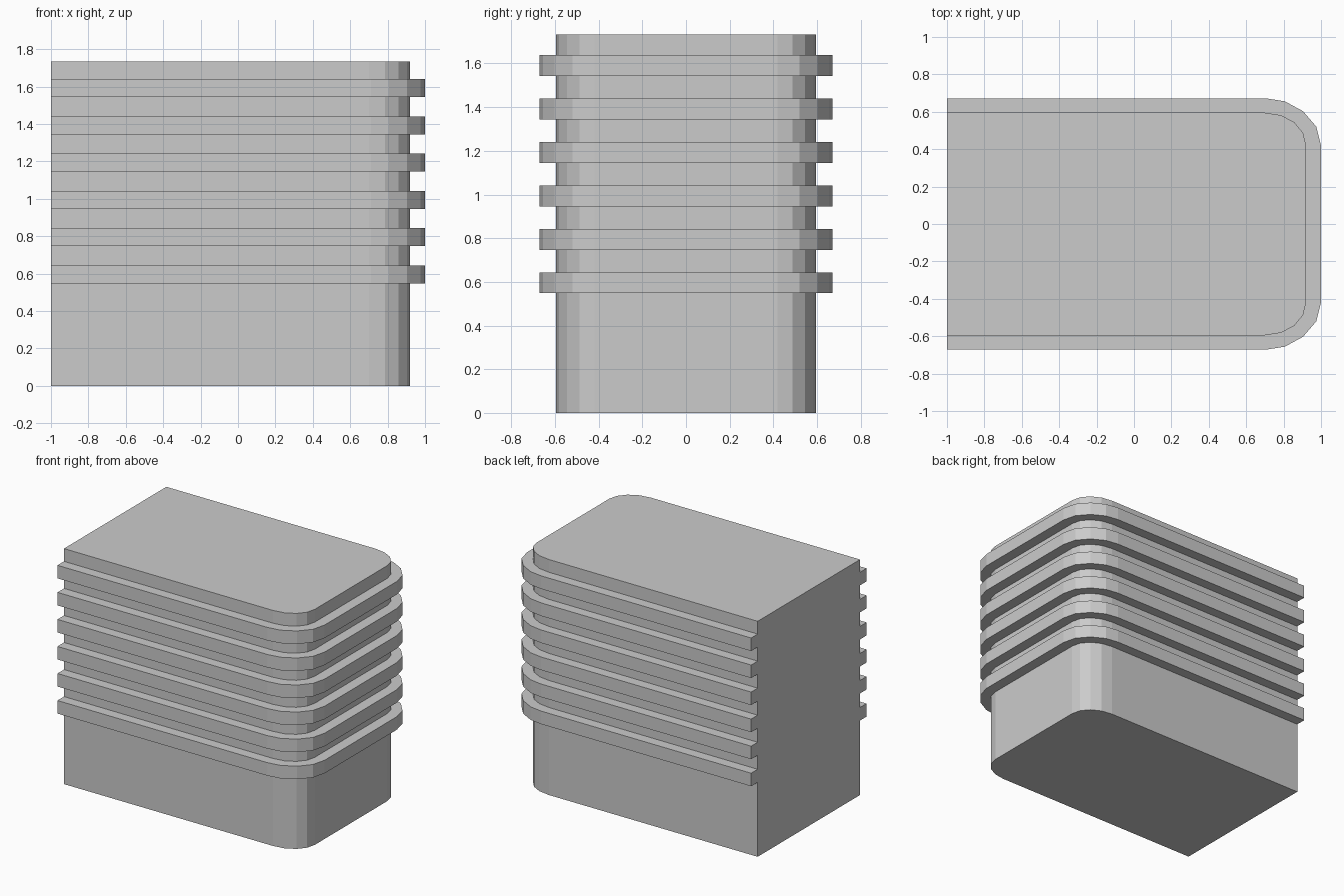
import bpy
import bmesh

cube = bpy.data.objects.get("Cube")
if cube:
    bpy.data.objects.remove(cube, do_unlink=True)

# Single plain grey
grey = bpy.data.materials.new("light_grey")
grey.use_nodes = True
colour = (0.6, 0.6, 0.6, 1)
grey.diffuse_color = colour
grey.node_tree.nodes["Principled BSDF"].inputs["Base Color"].default_value = colour

BACK = -1.0
HEIGHT = 1.733
RIB_COUNT, RIB_START, RIB_STEP, RIB_HEIGHT = 6, 0.548, 0.199, 0.096

# Half profiles from the flat end round the faceted corner
BODY_HALF = [(BACK, 0.595), (0.70, 0.595), (0.785, 0.582),
             (0.857, 0.544), (0.904, 0.487), (0.92, 0.42)]
RIB_HALF = [(BACK, 0.671), (0.71, 0.671), (0.806, 0.656),
            (0.904, 0.603), (0.975, 0.52), (1.0, 0.42)]


def mirrored(half):
    """Complete a half profile across the long axis."""
    return half + [(x, -y) for x, y in reversed(half)]


def extrude_outline(name, faces, bottom, height):
    """Raise flat polygons into a solid; shared edges stay welded."""
    bm = bmesh.new()
    verts = {}
    for outline in faces:
        for p in outline:
            if p not in verts:
                verts[p] = bm.verts.new((p[0], p[1], bottom))
        bm.faces.new([verts[p] for p in outline])
    result = bmesh.ops.extrude_face_region(bm, geom=bm.faces[:], use_keep_orig=True)
    raised = [g for g in result["geom"] if isinstance(g, bmesh.types.BMVert)]
    bmesh.ops.translate(bm, verts=raised, vec=(0, 0, height))
    bmesh.ops.recalc_face_normals(bm, faces=bm.faces[:])
    mesh = bpy.data.meshes.new(name)
    bm.to_mesh(mesh)
    bm.free()
    mesh.materials.append(grey)
    obj = bpy.data.objects.new(name, mesh)
    bpy.context.collection.objects.link(obj)
    return obj


# Main block with two rounded corners
body = mirrored(BODY_HALF)
extrude_outline("body", [body], 0, HEIGHT)

# Ribs wrap three sides and end flush with the flat end
rim = mirrored(RIB_HALF)
band = [(body[i], body[i + 1], rim[i + 1], rim[i]) for i in range(len(body) - 1)]
for i in range(RIB_COUNT):
    extrude_outline(f"rib_{i + 1}", band, RIB_START + i * RIB_STEP, RIB_HEIGHT)
